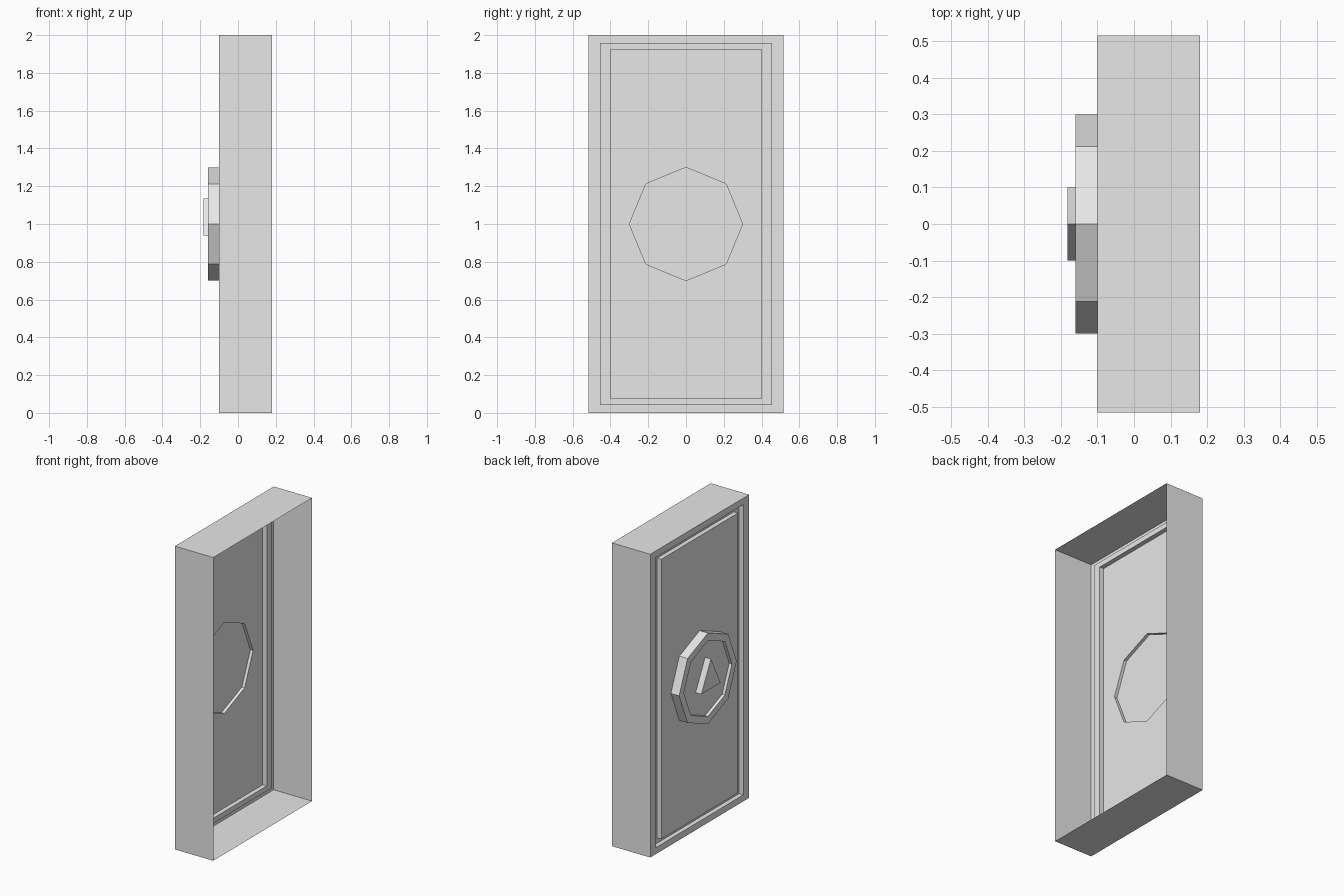
import bpy, bmesh
from math import cos, sin, pi

cube = bpy.data.objects.get("Cube")
if cube:
    bpy.data.objects.remove(cube, do_unlink=True)

# Single plain colour
grey = bpy.data.materials.new("plain grey")
grey.use_nodes = True
grey.diffuse_color = (0.8, 0.8, 0.8, 1)
grey.node_tree.nodes["Principled BSDF"].inputs["Base Color"].default_value = (0.8, 0.8, 0.8, 1)

MID = 1.0      # height of the centre
FACE = -0.1    # plane of the main panel


def rect(x, half_y, half_z):
    return [(x, sy * half_y, MID + sz * half_z)
            for sy, sz in ((-1, -1), (1, -1), (1, 1), (-1, 1))]


def octagon(x, r):
    return [(x, r * cos(i * pi / 4), MID + r * sin(i * pi / 4)) for i in range(8)]


def add_ring(bm, points):
    return [bm.verts.new(p) for p in points]


def skin(bm, loops):
    """Join successive loops with quads; return the last ring."""
    rings = [add_ring(bm, loop) for loop in loops]
    for a, b in zip(rings, rings[1:]):
        n = len(a)
        for i in range(n):
            j = (i + 1) % n
            bm.faces.new((a[i], a[j], b[j], b[i]))
    return rings[-1]


def finish(bm, name):
    mesh = bpy.data.meshes.new(name)
    bm.to_mesh(mesh)
    bm.free()
    mesh.materials.append(grey)
    obj = bpy.data.objects.new(name, mesh)
    bpy.context.collection.objects.link(obj)


# Open-backed casing with a grooved border, and a panel with an octagonal hole
bm = bmesh.new()
inner = skin(bm, [
    rect(0.18, 0.515, 1.0),
    rect(FACE, 0.515, 1.0),
    rect(FACE, 0.454, 0.957),
    rect(FACE + 0.03, 0.454, 0.957),
    rect(FACE + 0.03, 0.4, 0.923),
    rect(FACE, 0.4, 0.923),
])
hole = add_ring(bm, octagon(FACE, 0.3))
edges = [bm.edges.get((inner[i - 1], inner[i])) for i in range(4)]
edges += [bm.edges.new((hole[i - 1], hole[i])) for i in range(8)]
bmesh.ops.triangle_fill(bm, edges=edges, use_beauty=True, normal=(-1, 0, 0))
bmesh.ops.recalc_face_normals(bm, faces=bm.faces[:])
finish(bm, "casing")

# Octagonal boss with a shallow dished front and a closed back
bm = bmesh.new()
front = skin(bm, [
    octagon(FACE, 0.3),
    octagon(-0.12, 0.3),
    octagon(-0.16, 0.3),
    octagon(-0.16, 0.25),
    octagon(-0.14, 0.25),
])
bm.faces.new(front)
bmesh.ops.recalc_face_normals(bm, faces=bm.faces[:])
bm.faces.new(add_ring(bm, octagon(-0.12, 0.3)))
finish(bm, "octagon_boss")

# Raised triangular pointer
bm = bmesh.new()
tip = skin(bm, [[(x, -0.1, 0.94), (x, 0.1, 0.94), (x, 0, 1.135)]
                for x in (-0.14, -0.182)])
bm.faces.new(tip)
bmesh.ops.recalc_face_normals(bm, faces=bm.faces[:])
finish(bm, "triangle_pointer")
